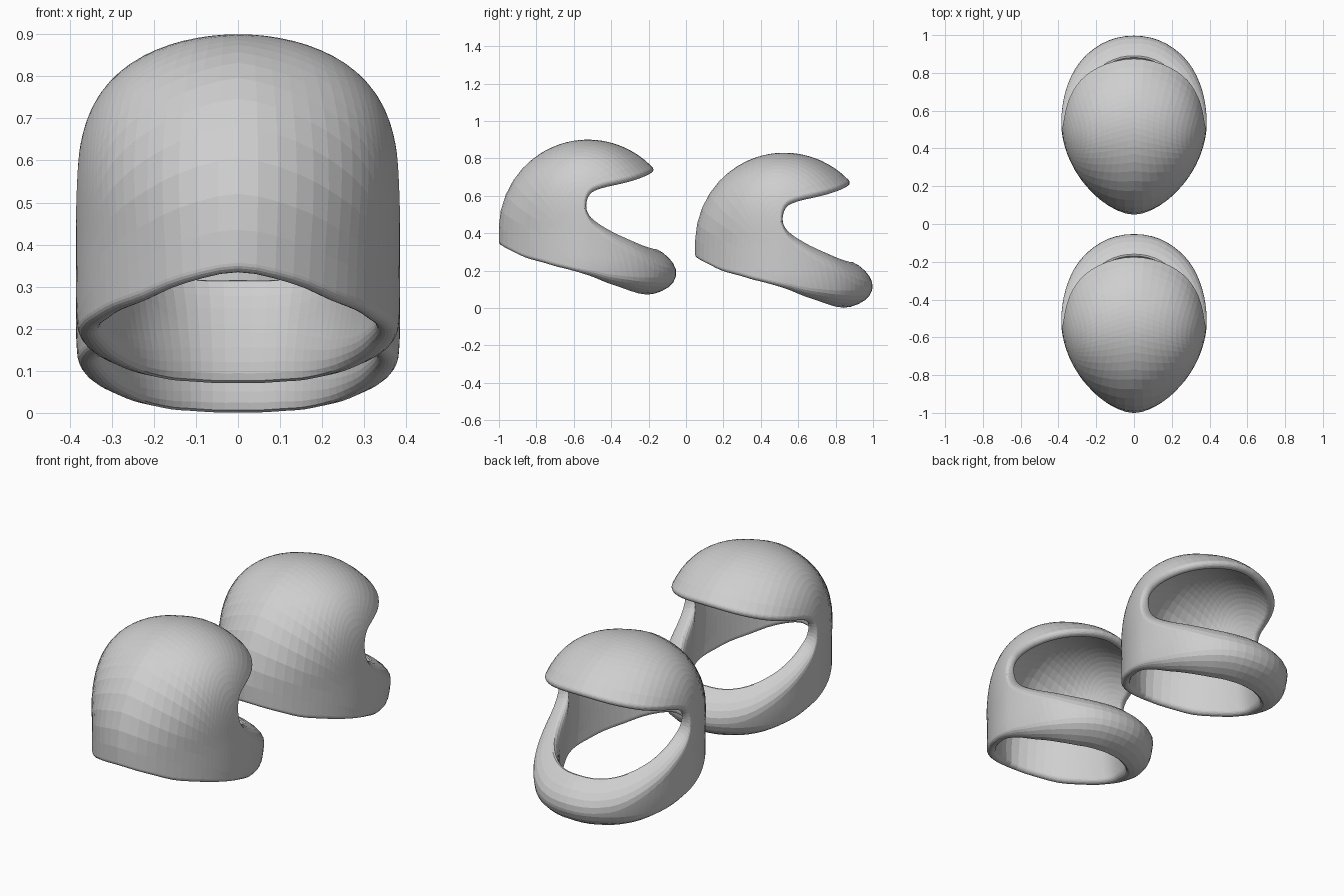
import bpy, bmesh
from math import pi, sin, cos
from mathutils import Vector

cube = bpy.data.objects.get("Cube")
if cube:
    bpy.data.objects.remove(cube)

HALF = 40          # columns on each side of the helmet
ROWS = 24          # rows between the face opening and the neck opening
RIM = 10           # segments of each rounded rim
CENTRE = Vector((0, 0, 0.4))

# Left half of the face opening, chin to brow
FACE = [(0, .475, .2), (.14, .44, .207), (.25, .365, .23), (.32, .27, .268),
        (.36, .145, .323), (.38, .035, .39), (.38, -.005, .45), (.38, -.005, .51),
        (.375, .02, .555), (.365, .075, .58), (.33, .18, .605), (.26, .255, .62),
        (.15, .315, .64), (0, .337, .65)]
# Left half of the neck opening, chin to nape
NECK = [(0, .442, 0), (.13, .42, 0), (.22, .365, .005), (.28, .3, .018),
        (.33, .21, .042), (.36, .115, .068), (.378, .03, .095), (.38, -.04, .115),
        (.365, -.11, .135), (.34, -.17, .152), (.3, -.25, .175), (.23, -.33, .203),
        (.13, -.415, .243), (0, -.474, .265)]


def spline(points, f):
    """Smooth curve through the points, mirrored past both ends."""
    last = len(points) - 1

    def at(i):
        if 0 <= i <= last:
            return Vector(points[i])
        x, y, z = points[-i if i < 0 else 2 * last - i]
        return Vector((-x, y, z))

    i = min(int(f * last), last - 1)
    t = f * last - i
    a, b, c, d = (at(i + k) for k in (-1, 0, 1, 2))
    return b + (c - a) * (t / 2) + (a * 2 - b * 5 + c * 4 - d) * (t * t / 2) \
        + (b * 3 - a - c * 3 + d) * (t ** 3 / 2)


def inside(p):
    """Egg-shaped outer volume: pointed nape, round front, full dome."""
    front = p.y > 0
    x = abs(p.x) / 0.385
    y = abs(p.y) / (0.48 if front else 0.476)
    plan = 0.12 if front else -0.29
    rise = 2
    if p.z > 0.35:
        # The plan turns round towards the crown, and the sides stay full
        z = (p.z - 0.35) / 0.48
        plan *= max(0, 1 - z)
        rise += 1.7 * (x * x / (x * x + y * y + 1e-9)) ** 2
    else:
        # The jaw tucks in towards the neck
        z = max(0, 0.2 - p.z) / 0.5
    plan += 2
    return (x ** plan + y ** plan) ** (2 / plan) + z ** rise < 1


def project(direction):
    """Push a direction out from the centre onto the outer volume."""
    d = direction.normalized()
    low, high = 0.0, 1.5
    for _ in range(26):
        mid = (low + high) / 2
        if inside(CENTRE + d * mid):
            low = mid
        else:
            high = mid
    return CENTRE + d * low


def smooth(t):
    t = max(0, min(1, t))
    return t * t * (3 - 2 * t)


def column(f):
    """Closed cross-section from face opening to neck opening and back."""
    start = (spline(FACE, f) - CENTRE).normalized()
    end = (spline(NECK, f) - CENTRE).normalized()
    rise = pi * (f - 0.5)
    over = Vector((cos(rise), -0.1 - 0.25 * cos(rise), sin(rise))).normalized()
    middle = (start + end).normalized().lerp(over, smooth((f - 0.4) / 0.3))
    bend = middle.normalized() * 2 - (start + end) / 2

    # Thick, egg-shaped chin section thinning out to an even shell
    chin = max(0, cos(pi / 2 * min(1, f / 0.6))) ** 1.5
    thick = 0.045 + 0.11 * chin
    tip = 0.5 + 0.3 * chin
    reach = thick * (0.5 + 0.15 * chin)

    def outer(v):
        return project(start * (1 - v) ** 2 + bend * 2 * v * (1 - v) + end * v * v)

    def point(v, depth):
        # The top of the chin slopes up towards the inside
        p = outer(v)
        core = Vector((0, 0, min(p.z, CENTRE.z) + 0.2 * chin * (1 - v)))
        return p + (core - p).normalized() * depth

    def rim_depth(a):
        return thick * (tip - cos(a) * (tip if a < pi / 2 else 1 - tip))

    step = 0.03
    face_speed = (outer(step) - outer(0)).length / step
    neck_speed = (outer(1) - outer(1 - step)).length / step
    v0 = min(0.46, reach / face_speed)
    v1 = min(0.46, reach / neck_speed)
    rows = [v0 + (1 - v0 - v1) * i / ROWS for i in range(ROWS + 1)]
    turns = [pi * i / RIM for i in range(1, RIM)]
    shell = [point(v, 0) for v in rows]
    shell += [point(1 - v1 * (1 - sin(a)), rim_depth(a)) for a in turns]
    shell += [point(v, thick) for v in reversed(rows)]
    shell += [point(v0 * (1 - sin(a)), rim_depth(a)) for a in reversed(turns)]
    return shell


def build_shell():
    bm = bmesh.new()
    halves = [column(i / HALF) for i in range(HALF + 1)]
    rings = []
    for j in range(-HALF + 1, HALF + 1):
        side = -1 if j < 0 else 1
        rings.append([bm.verts.new((p.x * side, p.y, p.z)) for p in halves[abs(j)]])
    for j, ring in enumerate(rings):
        following = rings[(j + 1) % len(rings)]
        for k in range(len(ring)):
            n = (k + 1) % len(ring)
            bm.faces.new((ring[k], ring[n], following[n], following[k]))
    bmesh.ops.recalc_face_normals(bm, faces=bm.faces)
    mesh = bpy.data.meshes.new("helmet_shell")
    bm.to_mesh(mesh)
    bm.free()
    return mesh


# Single plain grey material
grey = bpy.data.materials.new("light_grey")
grey.use_nodes = True
colour = (0.62, 0.62, 0.62, 1)
grey.diffuse_color = colour
grey.node_tree.nodes["Principled BSDF"].inputs["Base Color"].default_value = colour

# Two matching helmets, one behind the other
shell_mesh = build_shell()
shell_mesh.materials.append(grey)
for name, y, z in (("front_helmet", -0.525, 0.07), ("back_helmet", 0.525, 0)):
    helmet = bpy.data.objects.new(name, shell_mesh)
    helmet.location = (0, y, z)
    bpy.context.collection.objects.link(helmet)
